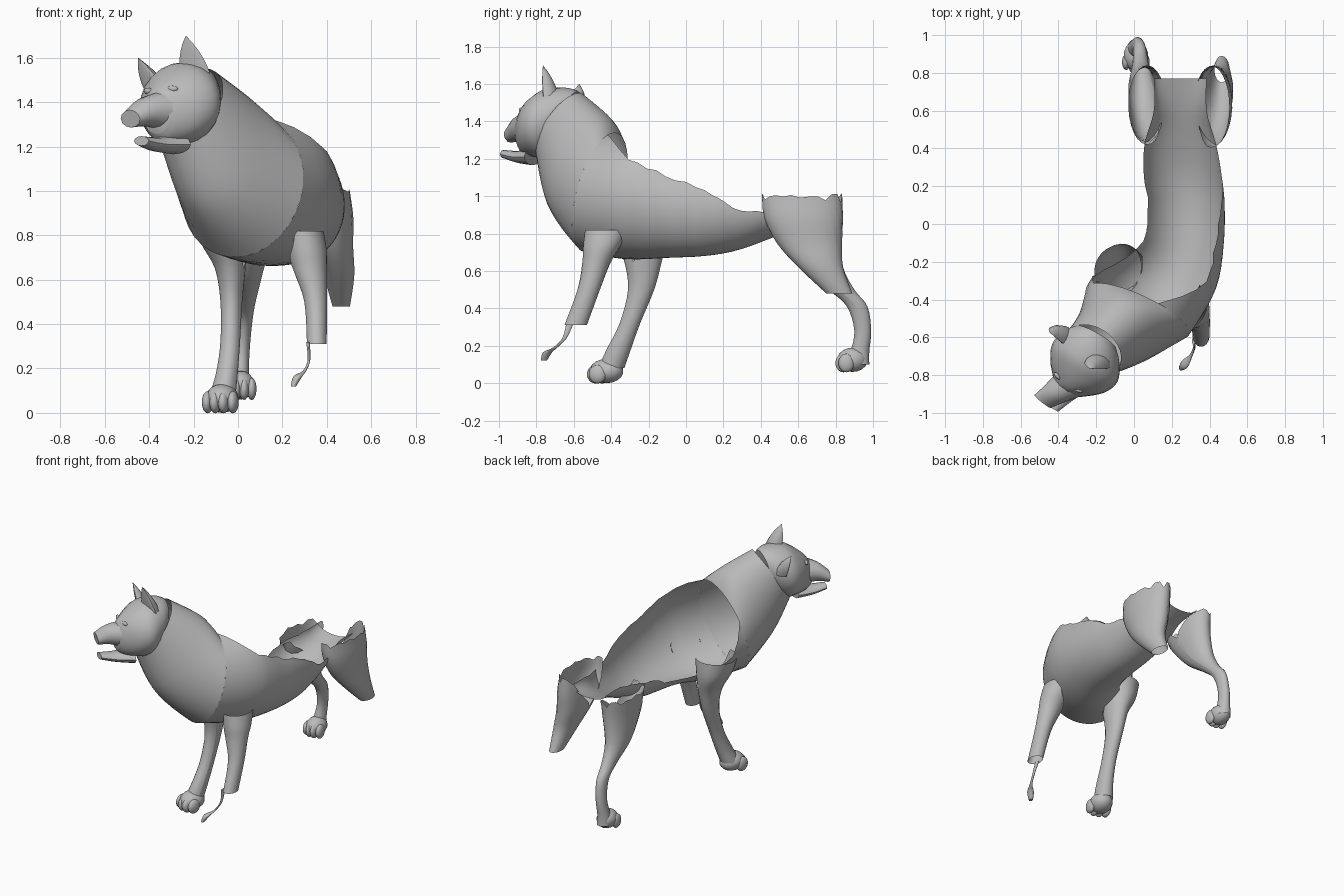
import bpy, bmesh, math, random
from mathutils import Vector, Matrix

if "Cube" in bpy.data.objects:
    bpy.data.objects.remove(bpy.data.objects["Cube"])

random.seed(4)
grey = bpy.data.materials.new("plain grey")
grey.diffuse_color = (0.5, 0.5, 0.5, 1)
grey.use_nodes = True
grey.node_tree.nodes["Principled BSDF"].inputs["Base Color"].default_value = grey.diffuse_color


def finish(name, bm, angle=45):
    bmesh.ops.recalc_face_normals(bm, faces=bm.faces)
    me = bpy.data.meshes.new(name)
    bm.to_mesh(me)
    bm.free()
    me.materials.append(grey)
    ob = bpy.data.objects.new(name, me)
    bpy.context.collection.objects.link(ob)
    bpy.ops.object.select_all(action='DESELECT')
    bpy.context.view_layer.objects.active = ob
    ob.select_set(True)
    bpy.ops.object.shade_smooth_by_angle(angle=math.radians(angle))
    return ob


def spline(keys, steps):
    # smooth interpolation through the key sections
    out = []
    for i in range(len(keys) - 1):
        a, b = keys[max(i - 1, 0)], keys[i]
        c, d = keys[i + 1], keys[min(i + 2, len(keys) - 1)]
        for s in range(steps):
            t = s / steps
            out.append([0.5 * (2 * q + (r - p) * t + (2 * p - 5 * q + 4 * r - w) * t * t
                               + (3 * q - p - 3 * r + w) * t ** 3)
                        for p, q, r, w in zip(a, b, c, d)])
    out.append(list(keys[-1]))
    return out


def loft(name, keys, n=24, steps=4, rim=0.0, first=0.0, caps=(False, False)):
    # key: x, y, z, yaw, pitch, half width, half height, start angle, end angle
    # angle 0 is the underside, 90 is the +x side
    bm = bmesh.new()
    rows = []
    full = all(abs(k[8] - k[7] - 360) < 0.1 for k in keys)
    for j, (x, y, z, yaw, pit, w, h, t0, t1) in enumerate(spline(keys, steps)):
        a, p = math.radians(yaw), math.radians(pit)
        side = Vector((math.cos(a), -math.sin(a), 0))
        up = Vector((math.sin(a) * math.sin(p), math.cos(a) * math.sin(p), math.cos(p)))
        t0 += random.uniform(-rim, rim)
        t1 += random.uniform(-rim, rim)
        row = []
        for i in range(n if full else n + 1):
            t = math.radians(t0 + (t1 - t0) * i / n)
            co = Vector((x, y, z)) + side * w * math.sin(t) - up * h * math.cos(t)
            if j == 0:
                co.z += random.uniform(-first, first)
            row.append(bm.verts.new(co))
        rows.append(row)
    for a, b in zip(rows, rows[1:]):
        m = len(a)
        for i in range(m if full else m - 1):
            k = (i + 1) % m
            bm.faces.new((a[i], a[k], b[k], b[i]))
    for use, row in zip(caps, (rows[0], rows[-1])):
        if use:
            bm.faces.new(row)
    return finish(name, bm)


def limb(name, keys, mid, **kw):
    # upright limb: x, y, z, half width, half depth, arc; mid is the middle of the arc
    return loft(name, [(x, y, z, 0, 90, w, h, mid - arc / 2, mid + arc / 2)
                       for x, y, z, w, h, arc in keys], n=18, **kw)


def blob(bm, centre, size, yaw=0):
    mat = (Matrix.Translation(centre) @ Matrix.Rotation(math.radians(-yaw), 4, 'Z')
           @ Matrix.Diagonal((*size, 1)))
    bmesh.ops.create_uvsphere(bm, u_segments=14, v_segments=9, radius=1, matrix=mat)


def paw(name, x, y, z, r, yaw=0):
    # pad with four toes
    bm = bmesh.new()
    blob(bm, (x, y, z + 0.065), (r * 0.85, r * 1.05, 0.065), yaw)
    a = math.radians(yaw)
    for i in range(4):
        s = (i - 1.5) * r * 0.44
        f = r * (0.62 if i in (1, 2) else 0.42)
        blob(bm, (x + s * math.cos(a) - f * math.sin(a), y - s * math.sin(a) - f * math.cos(a),
                  z + 0.048), (r * 0.29, r * 0.55, 0.05), yaw)
    return finish(name, bm)


# neck and chest, closed all round
loft("neck", [(-.22, -.67, 1.38, 35, 35, .165, .21, -180, 180),
              (-.095, -.575, 1.19, 30, 32, .22, .295, -180, 180),
              (.02, -.46, 1.02, 25, 15, .30, .33, -180, 180)], n=32, steps=6)

# torso, a trough left open along the back, lower on the -x side
loft("torso", [(.02, -.46, 1.02, 25, 15, .30, .33, -115, 165),
               (.13, -.28, 1.00, 12, 8, .31, .34, -65, 127),
               (.23, -.10, .95, 3, 0, .245, .28, -47, 125),
               (.26, .10, .93, 0, 0, .22, .25, -58, 115),
               (.255, .25, .93, 0, -8, .21, .22, -75, 93),
               (.245, .42, .93, 0, -10, .19, .16, -85, 85),
               (.245, .60, .95, 0, -8, .14, .11, -85, 85),
               (.245, .77, .95, 0, 0, .14, .06, -85, 85)], n=28, rim=2)

# hind thighs, open at the top and inner side
limb("right_thigh", [(.41, .62, .99, .095, .215, 230), (.42, .63, .88, .10, .21, 280),
                     (.43, .66, .75, .09, .175, 360), (.455, .72, .62, .07, .12, 360),
                     (.465, .82, .48, .04, .07, 360)], 100, first=.025)
limb("left_hind_leg", [(.07, .63, .92, .10, .21, 250), (.06, .65, .78, .09, .18, 360),
                       (.04, .72, .62, .07, .12, 360), (.035, .83, .50, .045, .07, 360),
                       (.03, .915, .41, .035, .055, 360), (.02, .945, .28, .033, .045, 360),
                       (.01, .93, .17, .04, .05, 360), (.01, .92, .10, .05, .06, 360)],
     -100, first=.02)
paw("left_hind_paw", .01, .89, .06, .078)

# front legs, the right one cut off above the paw
limb("left_front_leg", [(-.07, -.25, .89, .14, .14, 230), (-.06, -.24, .77, .11, .135, 270),
                        (-.035, -.23, .65, .07, .10, 360), (-.03, -.24, .50, .05, .07, 360),
                        (-.035, -.30, .32, .045, .055, 360), (-.05, -.36, .18, .05, .065, 360),
                        (-.07, -.40, .08, .06, .07, 360)], -120)
paw("left_front_paw", -.072, -.425, 0, .088, 12)
limb("right_front_leg", [(.295, -.42, .82, .09, .12, 170), (.31, -.45, .73, .09, .10, 220),
                         (.325, -.48, .64, .075, .075, 360), (.35, -.52, .50, .052, .06, 360),
                         (.355, -.59, .31, .045, .06, 360)], 60)
limb("right_front_leg_scrap", [(.315, -.62, .32, .008, .02, 360), (.32, -.65, .24, .006, .012, 360),
                               (.30, -.70, .19, .008, .012, 360), (.27, -.74, .165, .02, .025, 360),
                               (.25, -.76, .12, .012, .016, 360)], 90, caps=(True, True))

# head with cheek ruff
F = (-180, 180)
loft("head", [(-.20, -.60, 1.43, 30, 10, .12, .13, *F), (-.225, -.65, 1.41, 30, 8, .17, .17, *F),
              (-.26, -.735, 1.39, 30, 0, .20, .185, *F), (-.30, -.81, 1.37, 30, 0, .165, .16, *F),
              (-.345, -.86, 1.35, 32, 0, .10, .125, *F),
              (-.37, -.88, 1.345, 32, 0, .07, .085, *F)], caps=(True, True))
# open jaws
loft("upper_muzzle", [(-.34, -.85, 1.36, 35, -8, .095, .09, *F),
                      (-.42, -.90, 1.355, 38, -8, .07, .065, *F),
                      (-.485, -.94, 1.325, 38, -8, .055, .04, *F)], n=12, caps=(True, True))
loft("lower_jaw", [(-.29, -.82, 1.21, 30, 0, .09, .045, *F), (-.37, -.90, 1.21, 30, 0, .06, .032, *F),
                   (-.435, -.975, 1.225, 30, 0, .038, .022, *F)], n=12, caps=(True, True))


# ears: tapered cups with a shallow front
def ear(name, base, tip, yaw):
    bm = bmesh.new()
    base, tip = Vector(base), Vector(tip)
    a = math.radians(yaw)
    side = Vector((math.cos(a), -math.sin(a), 0))
    fwd = Vector((-math.sin(a), -math.cos(a), 0))
    rows = []
    for k in range(6):
        t = k / 6
        w = .07 * (1 - t ** 2.2)
        c = base.lerp(tip, t)
        row = []
        for i in range(12):
            q = 2 * math.pi * i / 12
            depth = -math.cos(q) * w * (.95 if math.cos(q) > 0 else .15)
            row.append(bm.verts.new(c + side * w * math.sin(q) + fwd * depth))
        rows.append(row)
    for r, s in zip(rows, rows[1:]):
        for i in range(12):
            bm.faces.new((r[i], r[(i + 1) % 12], s[(i + 1) % 12], s[i]))
    top = bm.verts.new(tip)
    for i in range(12):
        bm.faces.new((rows[-1][i], rows[-1][(i + 1) % 12], top))
    finish(name, bm, 40)


ear("right_ear", (-.185, -.74, 1.50), (-.235, -.765, 1.70), 15)
ear("left_ear", (-.37, -.61, 1.44), (-.45, -.57, 1.60), 50)

# eyes
bm = bmesh.new()
blob(bm, (-.295, -.88, 1.46), (.026, .012, .014), 20)
blob(bm, (-.405, -.805, 1.45), (.026, .012, .014), 45)
finish("eyes", bm)
